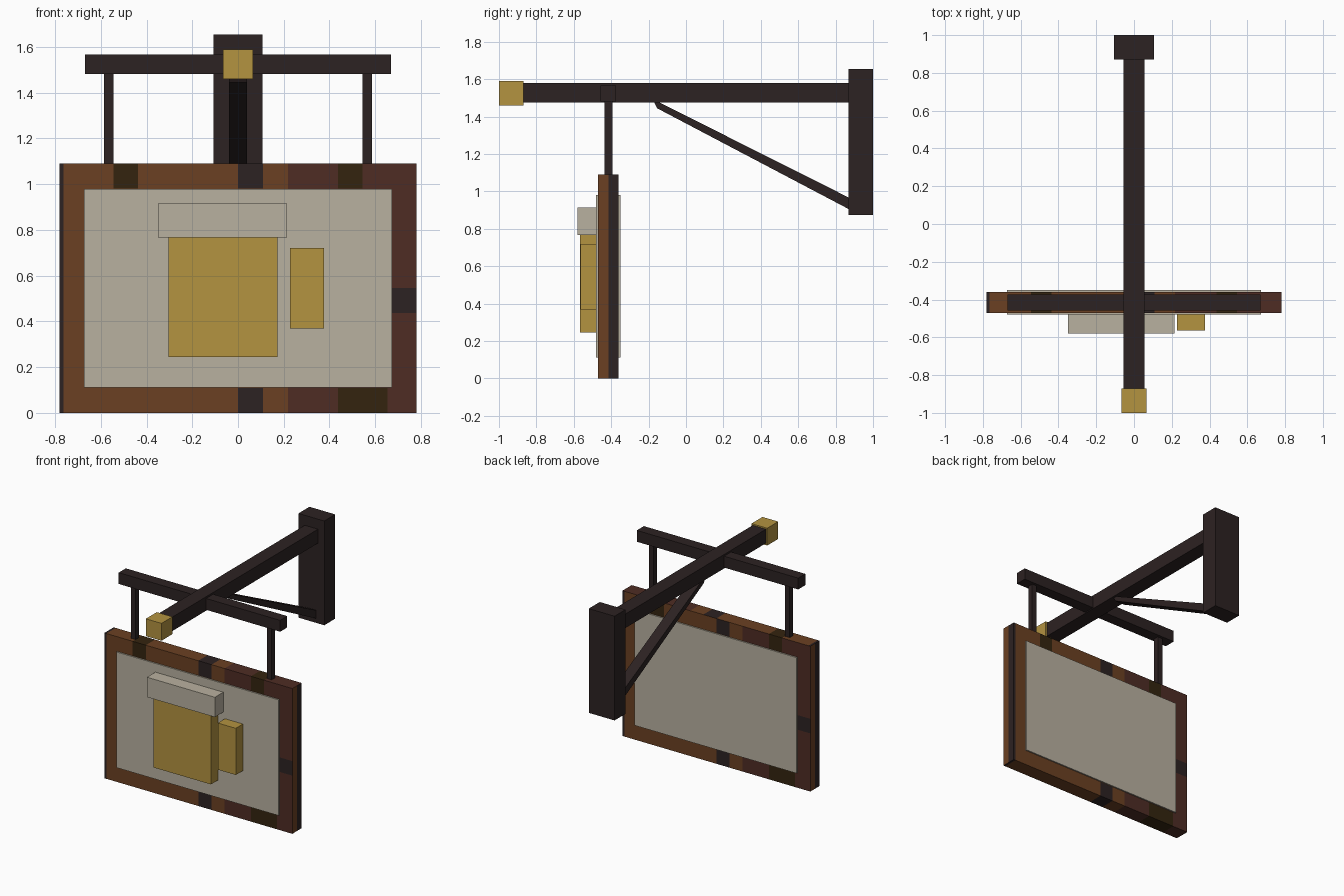
import bpy, bmesh
from mathutils import Vector

cube = bpy.data.objects.get("Cube")
if cube:
    bpy.data.objects.remove(cube, do_unlink=True)


def material(name, hex_code):
    def linear(c):
        return c / 12.92 if c <= 0.04045 else ((c + 0.055) / 1.055) ** 2.4
    rgb = [linear(v / 255) for v in bytes.fromhex(hex_code)]
    mat = bpy.data.materials.new(name)
    mat.use_nodes = True
    mat.diffuse_color = (*rgb, 1)
    mat.node_tree.nodes["Principled BSDF"].inputs["Base Color"].default_value = (*rgb, 1)
    return mat


iron = material("dark_iron", "2C2222")
brown = material("warm_brown_wood", "6B4022")
red = material("red_brown_wood", "4E2C24")
olive = material("olive_wood", "34240F")
gold = material("gold", "B39340")
cream = material("cream", "B9B1A0")


def finish(name, bm, mats):
    bmesh.ops.recalc_face_normals(bm, faces=bm.faces[:])
    mesh = bpy.data.meshes.new(name)
    bm.to_mesh(mesh)
    bm.free()
    for mat in mats:
        mesh.materials.append(mat)
    obj = bpy.data.objects.new(name, mesh)
    bpy.context.collection.objects.link(obj)
    return obj


def box_mesh(x, y, z):
    bm = bmesh.new()
    bmesh.ops.create_cube(bm, size=1)
    lo, hi = Vector((x[0], y[0], z[0])), Vector((x[1], y[1], z[1]))
    for v in bm.verts:
        v.co = (lo + hi) / 2 + v.co * (hi - lo)
    return bm


def box(name, mat, x, y, z):
    return finish(name, box_mesh(x, y, z), [mat])


# Wall bracket
box("wall_plate", iron, (-.107, .107), (.87, 1), (.873, 1.655))
box("arm", iron, (-.055, .055), (-.88, .88), (1.475, 1.58))
box("arm_end_cap", gold, (-.065, .065), (-1, -.87), (1.46, 1.59))

# Diagonal strut, a side profile extruded across x
bm = bmesh.new()
profile = [(-.18, 1.495), (-.155, 1.445), (.9, .89), (.925, .94)]
face = bm.faces.new([bm.verts.new((-.04, y, z)) for y, z in profile])
side = bmesh.ops.extrude_face_region(bm, geom=[face])["geom"]
bmesh.ops.translate(bm, vec=(.08, 0, 0),
                    verts=[v for v in side if isinstance(v, bmesh.types.BMVert)])
finish("diagonal_strut", bm, [iron])

# Cross bar and hangers
box("cross_bar", iron, (-.67, .67), (-.457, -.373), (1.482, 1.567))
for label, x in (("right", -.565), ("left", .565)):
    box(label + "_hanger", iron, (x - .02, x + .02), (-.436, -.394), (1.08, 1.49))

# Sign board, cut into a regular grid so the wood patches get their own faces
MID_Y, STEP = -.415, .1091
bm = box_mesh((-.78, .78), (-.47, -.36), (0, 1.09))
cuts = [((k * STEP, 0, 0), (1, 0, 0)) for k in range(-7, 8)]
cuts += [((0, 0, k * STEP), (0, 0, 1)) for k in (1, 4, 5, 9)]
cuts.append(((0, MID_Y, 0), (0, 1, 0)))
for point, normal in cuts:
    bmesh.ops.bisect_plane(bm, geom=bm.verts[:] + bm.edges[:] + bm.faces[:],
                           plane_co=point, plane_no=normal)
bm.normal_update()
BROWN, RED, OLIVE, DARK = range(4)


def wood(u, z):
    """Wood patch for a column across the board and a height."""
    col = u / STEP
    top, low = z > 9 * STEP, z < STEP
    if col < -7 or (0 < col < 1 and (top or low)):
        return DARK
    if (top and (-5 < col < -4 or 4 < col < 5)) or (low and 4 < col < 6):
        return OLIVE
    if col > 6 and 4 < z / STEP < 5:
        return DARK
    return RED if col > 2 else BROWN


for f in bm.faces:
    c, n = f.calc_center_median(), f.normal
    if abs(n.x) > .5:
        f.material_index = BROWN if (c.y - MID_Y) * n.x < 0 else DARK
    else:
        turned = n.y > .5 or n.z < -.5
        f.material_index = wood(-c.x if turned else c.x, c.z)
finish("sign_board", bm, [brown, red, olive, iron])
box("sign_panel", cream, (-.673, .673), (-.48, -.35), (.112, .98))

# Raised mug emblem
box("mug_body", gold, (-.305, .172), (-.567, -.47), (.245, .8))
box("mug_handle", gold, (.228, .377), (-.565, -.47), (.37, .72))
box("mug_foam", cream, (-.35, .214), (-.58, -.475), (.766, .915))
